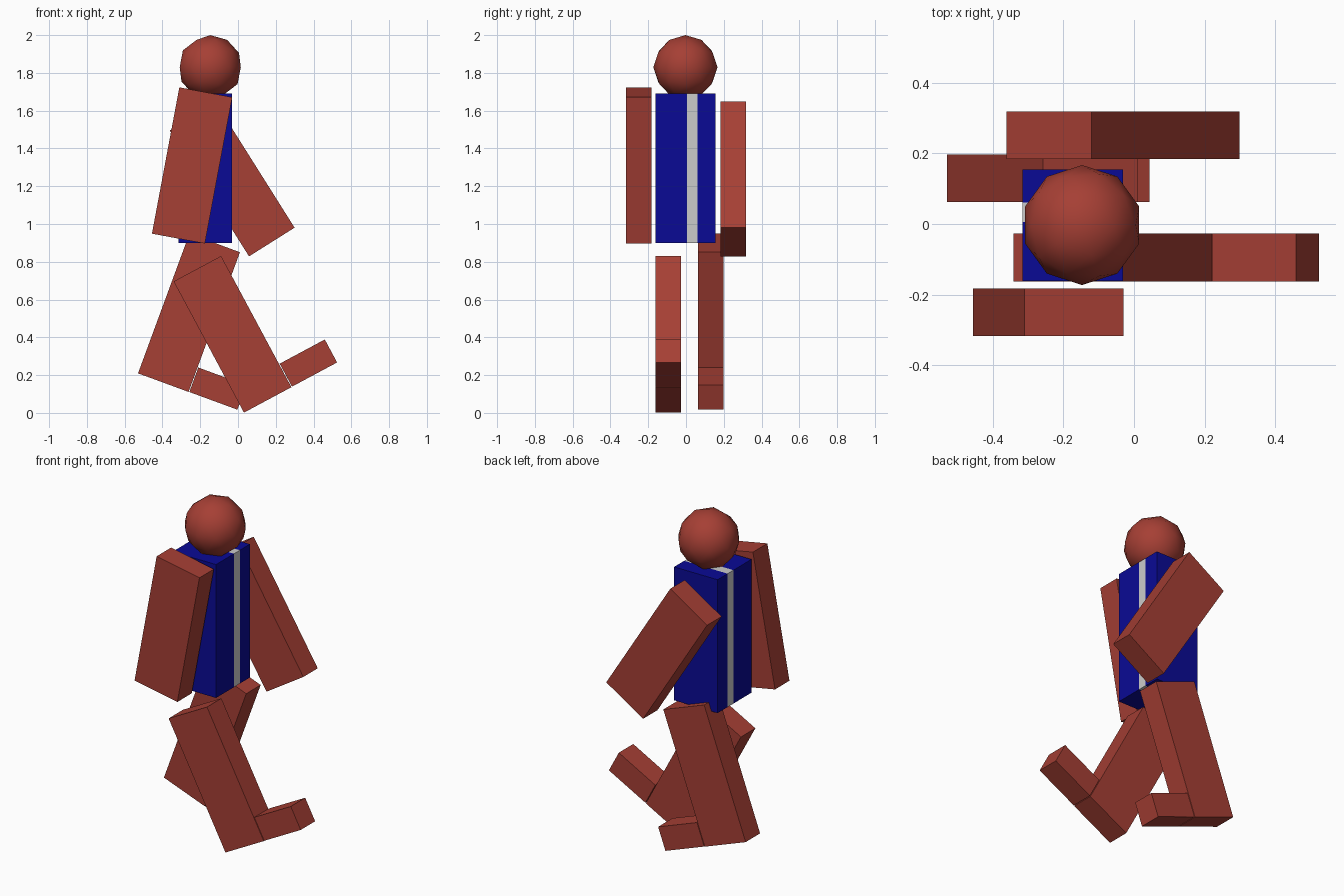
import bpy
from math import radians
from mathutils import Matrix, Vector

if "Cube" in bpy.data.objects:
    bpy.data.objects.remove(bpy.data.objects["Cube"])


def material(name, color):
    mat = bpy.data.materials.new(name)
    mat.diffuse_color = (*color, 1)
    mat.use_nodes = True
    mat.node_tree.nodes["Principled BSDF"].inputs["Base Color"].default_value = mat.diffuse_color
    return mat


red = material("red", (0.38, 0.05, 0.035))
blue = material("blue", (0.003, 0.003, 0.30))


def box(name, center, size, mat=None, tilt=0):
    """Box of the given size, tilted by some degrees about the y axis."""
    bpy.ops.mesh.primitive_cube_add(size=1, location=center, rotation=(0, radians(tilt), 0))
    ob = bpy.context.object
    ob.name = name
    ob.scale = size
    bpy.ops.object.transform_apply(location=False, rotation=False, scale=True)
    if mat:
        ob.data.materials.append(mat)
    return ob


LIMB = (0.285, 0.135, 0.788)
FOOT = (0.271, 0.135, 0.138)

# Torso: two blue halves with a grey strip between them
for name, y0, y1, mat in (
    ("torso_right", -0.162, 0.006, blue),
    ("torso_strip", 0.006, 0.061, None),
    ("torso_left", 0.061, 0.155, blue),
):
    box(name, (-0.173, (y0 + y1) / 2, 1.295), (0.285, y1 - y0, 0.79), mat)

# Swinging arms
box("right_arm", (-0.243, -0.25, 1.31), LIMB, red, 10.6)
box("left_arm", (-0.031, 0.251, 1.238), LIMB, red, -32.2)

# Striding legs, each with a foot square to its lower end
for side, center, tilt in (
    ("right", (-0.029, -0.095, 0.416), -28.2),
    ("left", (-0.2595, 0.130, 0.530), 20.2),
):
    box(side + "_leg", center, LIMB, red, tilt)
    offset = Matrix.Rotation(radians(tilt), 3, "Y") @ Vector((0.282, 0, -0.324))
    box(side + "_foot", Vector(center) + offset, FOOT, red, tilt)

# Head
bpy.ops.mesh.primitive_ico_sphere_add(subdivisions=2, radius=0.17, location=(-0.147, -0.003, 1.83))
head = bpy.context.object
head.name = "head"
head.data.materials.append(red)
bpy.ops.object.shade_smooth()
